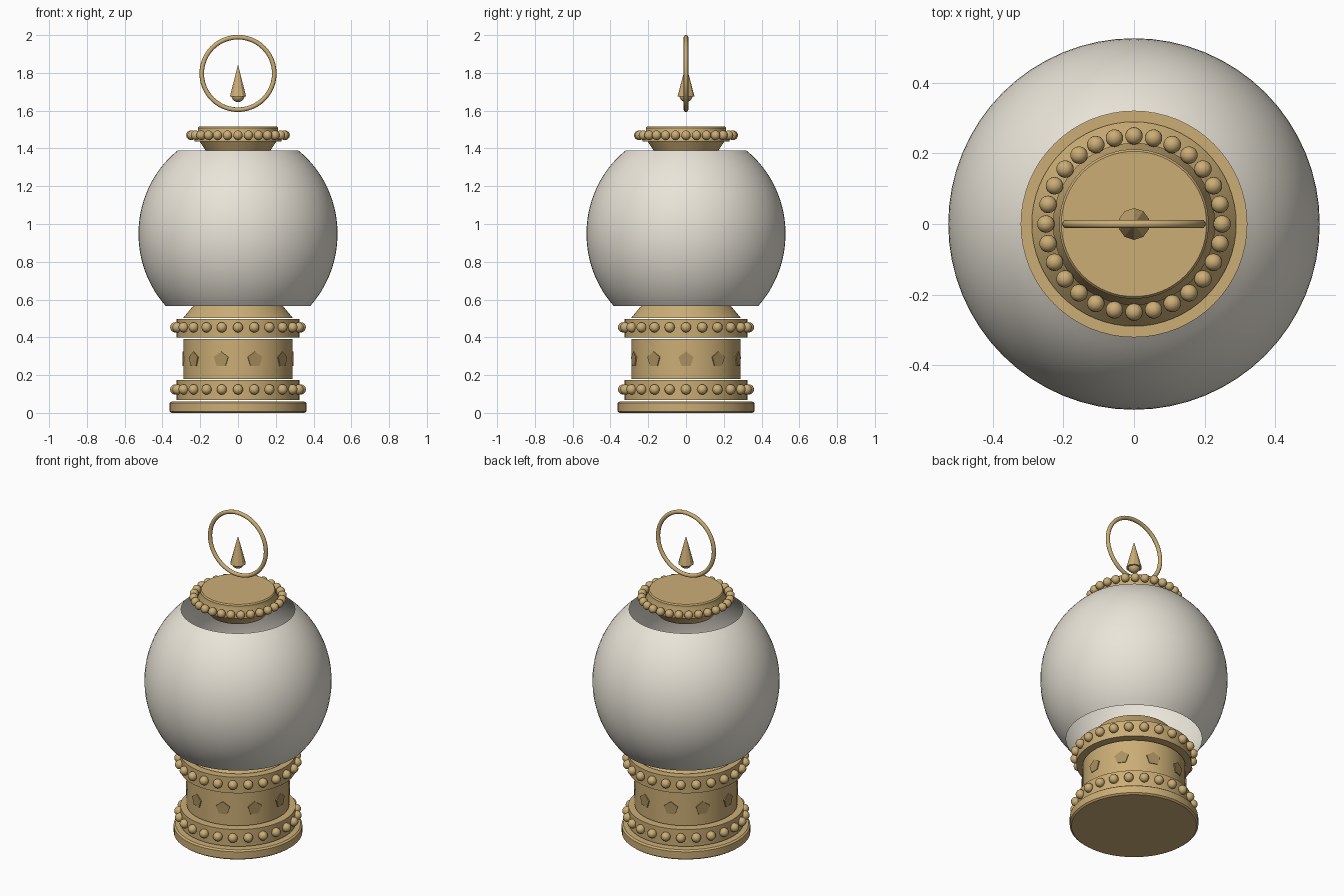
import bpy, bmesh, math
from mathutils import Matrix, Vector

if "Cube" in bpy.data.objects:
    bpy.data.objects.remove(bpy.data.objects["Cube"])


def material(name, rgb):
    m = bpy.data.materials.new(name)
    m.diffuse_color = (*rgb, 1)
    m.use_nodes = True
    m.node_tree.nodes["Principled BSDF"].inputs["Base Color"].default_value = m.diffuse_color
    return m


GOLD = material("brass", (0.60, 0.42, 0.18))
DARK = material("aged_brass", (0.40, 0.28, 0.115))
GLASS = material("frosted_glass", (0.82, 0.78, 0.69))


def finish(name, bm, mat, smooth=True):
    bmesh.ops.recalc_face_normals(bm, faces=bm.faces)
    me = bpy.data.meshes.new(name)
    bm.to_mesh(me)
    bm.free()
    ob = bpy.data.objects.new(name, me)
    bpy.context.collection.objects.link(ob)
    me.materials.append(mat)
    if smooth:
        bpy.ops.object.select_all(action='DESELECT')
        ob.select_set(True)
        bpy.context.view_layer.objects.active = ob
        bpy.ops.object.shade_smooth_by_angle(angle=math.radians(35))
    return ob


def lathe(name, profile, mat=GOLD, steps=64, capped=True):
    """Spin an (r, z) profile about z, closing it on the axis when capped."""
    if capped:
        profile = [(0, profile[0][1])] + profile + [(0, profile[-1][1])]
    bm = bmesh.new()
    vs = [bm.verts.new((r, 0, z)) for r, z in profile]
    es = [bm.edges.new(p) for p in zip(vs, vs[1:])]
    bmesh.ops.spin(bm, geom=vs + es, cent=(0, 0, 0), axis=(0, 0, 1),
                   angle=math.tau, steps=steps)
    bmesh.ops.remove_doubles(bm, verts=bm.verts, dist=1e-5)
    return finish(name, bm, mat)


def beads(name, count, ring, z, radius):
    bm = bmesh.new()
    for i in range(count):
        a = math.tau * i / count
        bmesh.ops.create_uvsphere(
            bm, u_segments=14, v_segments=10, radius=radius,
            matrix=Matrix.Translation((ring * math.cos(a), ring * math.sin(a), z)))
    return finish(name, bm, GOLD)


# Base: foot plate, two beaded bands and the drum between them
lathe("foot_plate", [(0.352, 0), (0.362, 0.008), (0.362, 0.052), (0.352, 0.06)])
lathe("lower_band", [(0.325, 0.068), (0.325, 0.173)])
lathe("drum", [(0.289, 0.18), (0.289, 0.39)])
lathe("upper_band", [(0.325, 0.398), (0.325, 0.498)])
lathe("globe_seat", [(0.29, 0.503), (0.21, 0.60)])
beads("lower_beads", 24, 0.333, 0.124, 0.027)
beads("upper_beads", 24, 0.333, 0.453, 0.027)

# Pentagonal studs around the drum, point up
bm = bmesh.new()
for i in range(10):
    m = (Matrix.Rotation(math.tau * i / 10, 4, 'Z')
         @ Matrix.Translation((0.283, 0, 0.283)))
    rings = [[bm.verts.new(m @ Vector((x, 0.042 * math.sin(k * math.tau / 5),
                                       0.042 * math.cos(k * math.tau / 5))))
              for k in range(5)] for x in (-0.01, 0.01)]
    bm.faces.new(rings[0])
    bm.faces.new(rings[1])
    for k in range(5):
        j = (k + 1) % 5
        bm.faces.new((rings[0][k], rings[0][j], rings[1][j], rings[1][k]))
finish("drum_studs", bm, DARK, smooth=False)

# Glass globe: open shell at top and bottom
lat0, lat1, n = math.radians(-43.5), math.radians(52.6), 28
lats = [lat0 + (lat1 - lat0) * i / n for i in range(n + 1)]
lathe("globe", [(0.527 * math.cos(t), 0.948 + 0.555 * math.sin(t)) for t in lats],
      GLASS, capped=False)

# Cap: tapered collar, beaded rim and lid
lathe("collar", [(0.16, 1.372), (0.205, 1.44)])
lathe("cap", [(0.23, 1.438), (0.23, 1.455), (0.212, 1.49), (0.212, 1.509),
              (0.206, 1.516)])
beads("cap_beads", 28, 0.25, 1.47, 0.025)

# Carrying ring, upright in the xz plane
bpy.ops.mesh.primitive_torus_add(major_segments=48, minor_segments=12,
                                 major_radius=0.192, minor_radius=0.012,
                                 location=(0, 0, 1.797),
                                 rotation=(math.pi / 2, 0, 0))
ring = bpy.context.object
ring.name = "carrying_ring"
ring.data.materials.append(GOLD)
bpy.ops.object.shade_smooth_by_angle(angle=math.radians(60))

# Pointed finial floating inside the ring, with a small ball under it
bm = bmesh.new()
bmesh.ops.create_cone(bm, cap_ends=True, segments=10, radius1=0.045, radius2=0,
                      depth=0.17, matrix=Matrix.Translation((0, 0, 1.76)))
finish("finial", bm, GOLD, smooth=False)
bm = bmesh.new()
bmesh.ops.create_uvsphere(bm, u_segments=12, v_segments=8, radius=0.035,
                          matrix=Matrix.Translation((0, 0, 1.68)))
finish("finial_ball", bm, GOLD)
